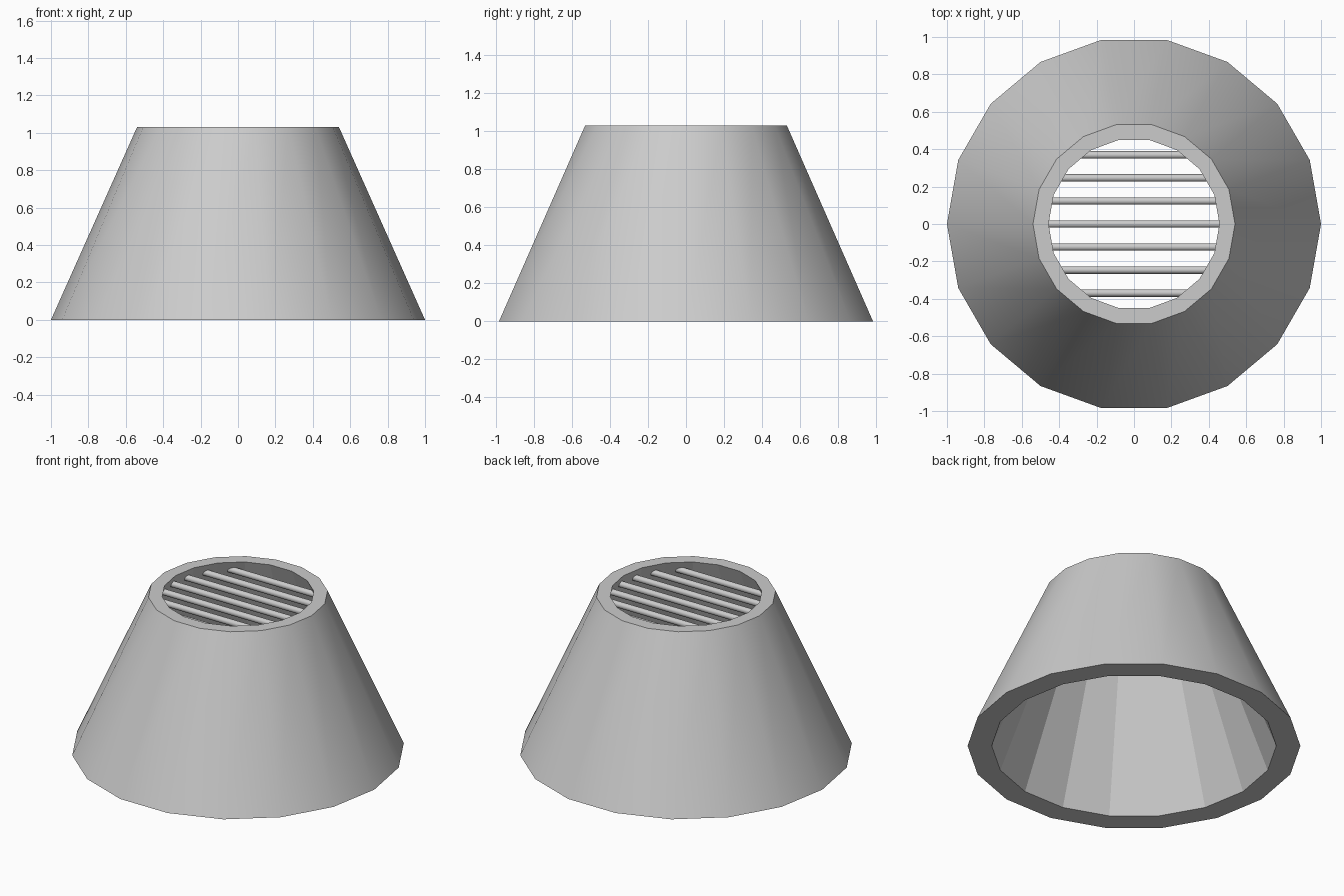
import bpy, bmesh, math
from mathutils import Matrix

if "Cube" in bpy.data.objects:
    bpy.data.objects.remove(bpy.data.objects["Cube"])

SIDES = 18
# (radius, z) loop: outer bottom, outer top, inner top, inner bottom
PROFILE = [(1.0, 0.0), (0.54, 1.03), (0.457, 1.03), (0.855, 0.0)]


def finish(bm, name):
    mesh = bpy.data.meshes.new(name)
    bm.to_mesh(mesh)
    bm.free()
    obj = bpy.data.objects.new(name, mesh)
    bpy.context.collection.objects.link(obj)
    return obj


# Hollow tapered shell: smooth outside, flat rims and inside
bm = bmesh.new()
rings = []
for r, z in PROFILE:
    angles = [2 * math.pi * i / SIDES for i in range(SIDES)]
    rings.append([bm.verts.new((r * math.cos(a), r * math.sin(a), z)) for a in angles])
for k in range(4):
    lower, upper = rings[k], rings[(k + 1) % 4]
    for i in range(SIDES):
        j = (i + 1) % SIDES
        face = bm.faces.new((lower[i], lower[j], upper[j], upper[i]))
        face.smooth = k == 0
for ring in rings:
    for i in range(SIDES):
        bm.edges.get((ring[i], ring[(i + 1) % SIDES])).smooth = False
bmesh.ops.recalc_face_normals(bm, faces=bm.faces)
finish(bm, "tapered_shell")


# Round grille bars along x, ends embedded in the shell wall
def grille_bar(index, y, radius=0.02, z=0.968, reach=0.515):
    bm = bmesh.new()
    bmesh.ops.create_cone(
        bm, cap_ends=True, segments=16, radius1=radius, radius2=radius,
        depth=2 * math.sqrt(reach ** 2 - y ** 2),
        matrix=Matrix.Translation((0, y, z)) @ Matrix.Rotation(math.pi / 2, 4, 'Y'))
    for face in bm.faces:
        face.smooth = len(face.verts) == 4
    for edge in bm.edges:
        edge.smooth = all(f.smooth for f in edge.link_faces)
    finish(bm, f"grille_bar_{index}")


for n in range(7):
    grille_bar(n + 1, (n - 3) * 0.123)
